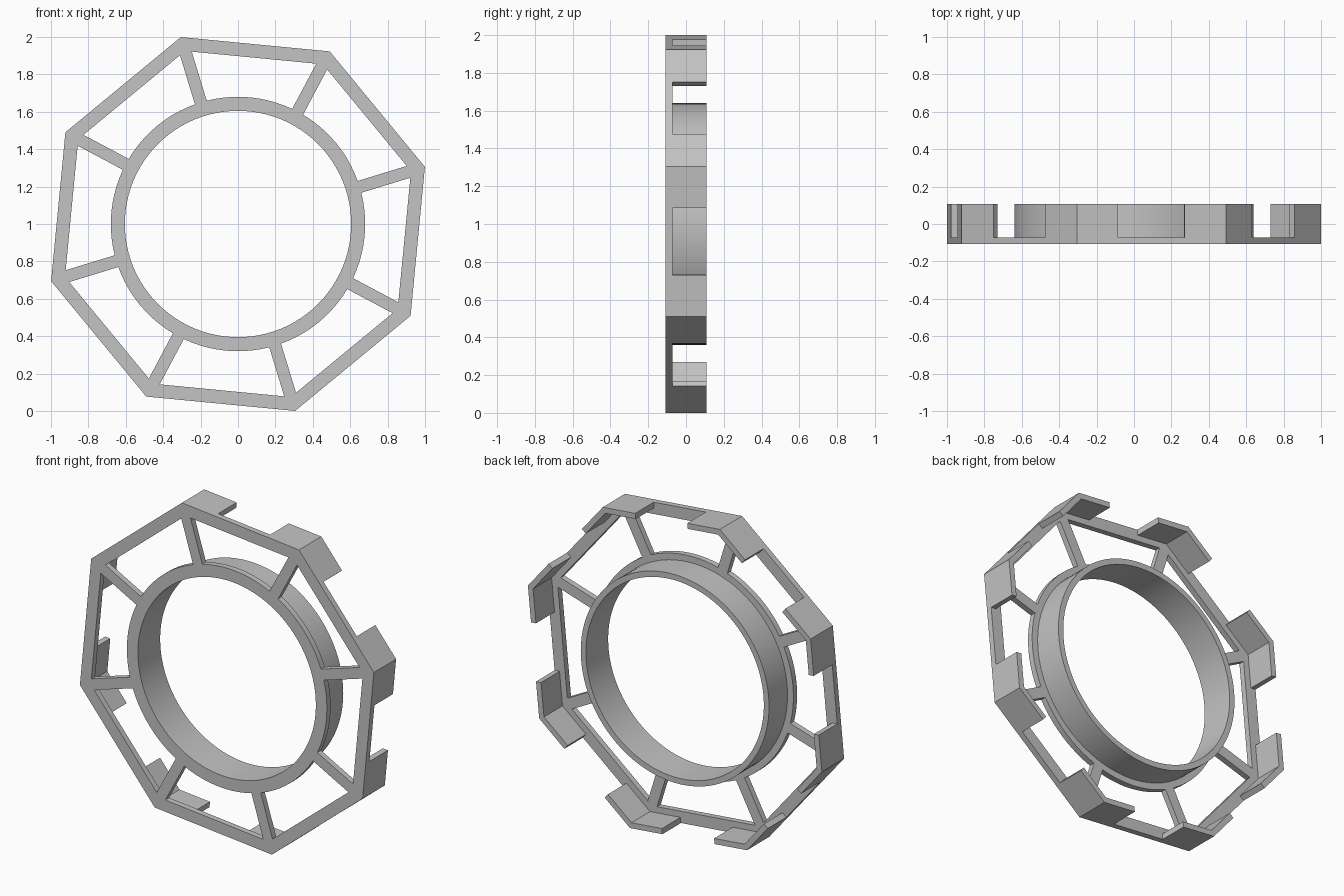
import bpy
import bmesh
from math import cos, sin, tan, asin, radians, pi
from mathutils import Matrix

if "Cube" in bpy.data.objects:
    bpy.data.objects.remove(bpy.data.objects["Cube"], do_unlink=True)

# Main dimensions
CORNER_R, FIRST, STEP = 1.045, radians(17), radians(45)
HALF = STEP / 2
APOTHEM = CORNER_R * cos(HALF)
BAR, SPOKE = 0.072, 0.066
FLANGE_R, COLLAR_R, BORE_R = 0.68, 0.64, 0.605
FRONT, PLATE_BACK, BACK = -0.108, -0.072, 0.108
CLIP_LEN, CLIP_T = 0.222, 0.034

grey = bpy.data.materials.new("plain_grey")
grey.use_nodes = True
grey.diffuse_color = (0.55, 0.55, 0.55, 1)
grey.node_tree.nodes["Principled BSDF"].inputs["Base Color"].default_value = (0.55, 0.55, 0.55, 1)


def polar(r, a):
    return (r * cos(a), r * sin(a))


def circle(r, n=96):
    return [polar(r, 2 * pi * i / n) for i in range(n)]


def turn(points, a):
    return [(x * cos(a) - y * sin(a), x * sin(a) + y * cos(a)) for x, y in points]


def slab(name, outlines, y0, y1):
    """Fill closed outlines (inner ones become holes) and extrude from y0 to y1."""
    curve = bpy.data.curves.new(name + "_profile", "CURVE")
    curve.dimensions, curve.fill_mode = "2D", "BOTH"
    curve.extrude = (y1 - y0) / 2
    for pts in outlines:
        spline = curve.splines.new("POLY")
        spline.points.add(len(pts) - 1)
        for p, (x, y) in zip(spline.points, pts):
            p.co = (x, y, 0, 1)
        spline.use_cyclic_u = True
    helper = bpy.data.objects.new(name + "_profile", curve)
    bpy.context.collection.objects.link(helper)
    deps = bpy.context.evaluated_depsgraph_get()
    mesh = bpy.data.meshes.new_from_object(helper.evaluated_get(deps))
    bpy.data.objects.remove(helper, do_unlink=True)

    # Stand the slab upright, weld it and make the normals face out
    bm = bmesh.new()
    bm.from_mesh(mesh)
    bm.transform(Matrix.Translation((0, (y0 + y1) / 2, 1)) @ Matrix.Rotation(pi / 2, 4, "X"))
    bmesh.ops.remove_doubles(bm, verts=bm.verts, dist=0.0001)
    bmesh.ops.recalc_face_normals(bm, faces=bm.faces)
    bm.to_mesh(mesh)
    bm.free()
    mesh.name = name
    mesh.materials.clear()
    mesh.materials.append(grey)
    obj = bpy.data.objects.new(name, mesh)
    bpy.context.collection.objects.link(obj)
    bpy.ops.object.select_all(action="DESELECT")
    obj.select_set(True)
    bpy.context.view_layer.objects.active = obj
    bpy.ops.object.shade_smooth_by_angle(angle=radians(30))
    return obj


# Front plate: octagonal frame, spokes and flange left between eight windows
inner = APOTHEM - BAR
side = inner * tan(HALF) - SPOKE / 2 / cos(HALF)
sweep = HALF - asin(SPOKE / 2 / FLANGE_R)
arc = [polar(FLANGE_R, sweep * (1 - 2 * i / 10)) for i in range(11)]
window = [(inner, -side), (inner, side)] + arc
octagon = [polar(CORNER_R, FIRST + i * STEP) for i in range(8)]
windows = [turn(window, FIRST + HALF + i * STEP) for i in range(8)]
slab("front_frame", [octagon, circle(BORE_R)] + windows, FRONT, PLATE_BACK)

# Collar standing behind the flange
slab("collar", [circle(COLLAR_R), circle(BORE_R)], PLATE_BACK, BACK)

# Bent clip behind every corner, flush with the frame's outer edge
ex, ey = -sin(HALF), cos(HALF)          # direction along the edge
nx, ny = -cos(HALF), -sin(HALF)         # inward from the edge
end = (CORNER_R + ex * CLIP_LEN, ey * CLIP_LEN)
end_in = (end[0] + nx * CLIP_T, end[1] + ny * CLIP_T)
elbow = (CORNER_R - CLIP_T / cos(HALF), 0)
clip = [(CORNER_R, 0), end, end_in, elbow, (end_in[0], -end_in[1]), (end[0], -end[1])]
for i in range(8):
    slab("corner_clip_%d" % (i + 1), [turn(clip, FIRST + i * STEP)], PLATE_BACK, BACK)
